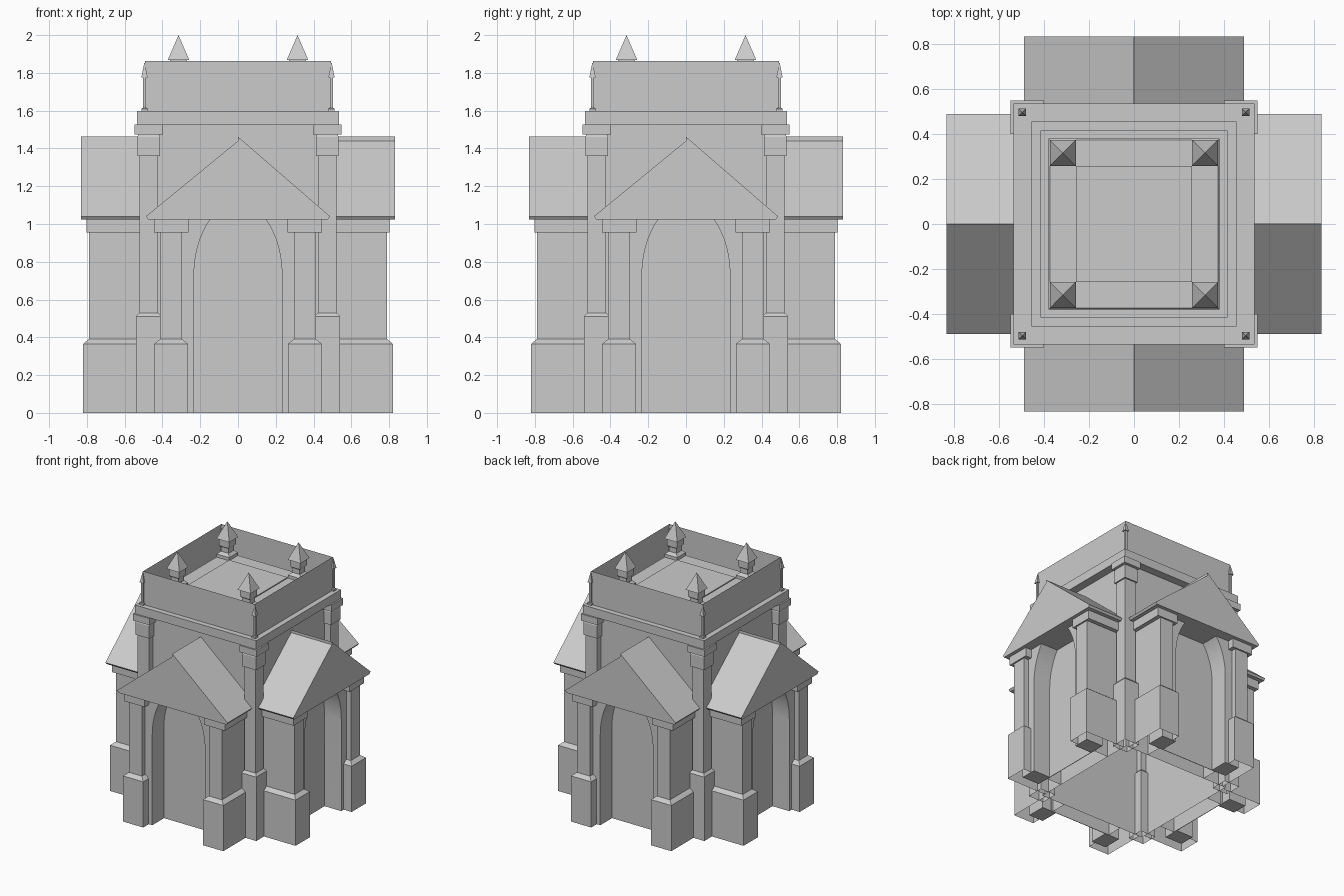
import bpy, bmesh, math

cube = bpy.data.objects.get("Cube")
if cube:
    bpy.data.objects.remove(cube, do_unlink=True)

stone = bpy.data.materials.new("grey_stone")
stone.use_nodes = True
GREY = (0.6, 0.6, 0.6, 1)
stone.diffuse_color = GREY
stone.node_tree.nodes["Principled BSDF"].inputs["Base Color"].default_value = GREY


def finish(name, bm):
    bmesh.ops.remove_doubles(bm, verts=bm.verts, dist=0.0001)
    bmesh.ops.recalc_face_normals(bm, faces=bm.faces)
    mesh = bpy.data.meshes.new(name)
    bm.to_mesh(mesh)
    bm.free()
    mesh.materials.append(stone)
    obj = bpy.data.objects.new(name, mesh)
    bpy.context.collection.objects.link(obj)
    return obj


def stack(name, rect, levels, bottom=False, top=True, fixed_back=False):
    """Loft a rectangle through levels of (z, x outset, y outset)."""
    x0, x1, y0, y1 = rect
    bm = bmesh.new()
    rings = []
    for z, ox, oy in levels:
        back = y1 if fixed_back else y1 + oy
        corners = [(x0 - ox, y0 - oy), (x1 + ox, y0 - oy), (x1 + ox, back), (x0 - ox, back)]
        rings.append([bm.verts.new((x, y, z)) for x, y in corners])
    for a, b in zip(rings, rings[1:]):
        for i in range(4):
            j = (i + 1) % 4
            bm.faces.new((a[i], a[j], b[j], b[i]))
    if bottom:
        bm.faces.new(rings[0][::-1])
    if top:
        bm.faces.new(rings[-1])
    return finish(name, bm)


def extrude(name, outline, y0, y1):
    """Extrude an (x, z) outline along y."""
    bm = bmesh.new()
    face = bm.faces.new([bm.verts.new((x, y0, z)) for x, z in outline])
    made = bmesh.ops.extrude_face_region(bm, geom=[face])["geom"]
    verts = [v for v in made if isinstance(v, bmesh.types.BMVert)]
    bmesh.ops.translate(bm, verts=verts, vec=(0, y1 - y0, 0))
    return finish(name, bm)


def mirrored(half):
    """Complete a half outline across x = 0."""
    return half + [(-x, z) for x, z in reversed(half) if x > 0]


def square(h):
    return (-h, h, -h, h)


def even(*levels):
    return [(z, o, o) for z, o in levels]


SIDES = ("front", "left", "back", "right")


def repeat_sides(part, name):
    """Place a front part on all four sides."""
    for i, side in enumerate(SIDES):
        obj = part if i == 0 else part.copy()
        if i:
            bpy.context.collection.objects.link(obj)
        obj.name = side + "_" + name
        obj.rotation_euler.z = i * math.pi / 2


# Tower: open-bottomed walls, cornice, parapet sheet and stepped roof
WALL = 0.47
stack("tower_walls", square(WALL), even((0, 0), (1.55, 0)), top=False)
stack("cornice", square(0.535), even((1.528, 0), (1.597, 0)), bottom=True)
stack("parapet", square(0.493), even((1.597, 0), (1.862, 0)), top=False)
stack("stepped_roof", square(0.38),
      even((1.597, 0.075), (1.63, 0.075), (1.63, 0.035), (1.67, 0.035), (1.67, 0), (1.71, 0), (1.72, -0.008)))
stack("roof_panel", square(0.258), even((1.71, 0), (1.728, 0)))

# Corner pillars with plinths and two-step capitals
pillar = stack("pillar", (0.423, 0.522, -0.522, -0.423),
               even((0, 0.018), (0.51, 0.018), (0.53, 0), (1.36, 0), (1.36, 0.011), (1.46, 0.011),
                    (1.475, 0.004), (1.475, 0.025), (1.528, 0.025)))
repeat_sides(pillar, "corner_pillar")

# Slim pinnacles on the parapet corners
pinnacle = stack("pinnacle", (0.495, 0.495, -0.495, -0.495),
                 even((1.597, 0.016), (1.61, 0.016), (1.615, 0.009), (1.775, 0.009), (1.775, 0.017), (1.86, 0)))
repeat_sides(pinnacle, "corner_pinnacle")

# Larger finials standing on the roof
finial = stack("finial", (0.315, 0.315, -0.315, -0.315),
               even((1.71, 0.055), (1.745, 0.055), (1.765, 0.034), (1.8, 0.034), (1.815, 0.044),
                    (1.868, 0.044), (1.868, 0.057), (2.0, 0)), bottom=True)
repeat_sides(finial, "roof_finial")

# Porch piers
for s, hand in ((1, "a"), (-1, "b")):
    x0, x1 = sorted((s * 0.296, s * 0.412))
    pier = stack("pier", (x0, x1, -0.79, -WALL),
                 [(0, 0.032, 0.03), (0.365, 0.032, 0.03), (0.39, 0, 0), (0.955, 0, 0),
                  (0.955, 0.033, 0.012), (1.055, 0.033, 0.012)], fixed_back=True)
    repeat_sides(pier, "porch_pier_" + hand)

# Arched porch wall
W, SPRING, RISE, N = 0.233, 0.73, 0.397, 24
arch = []
for i in range(N + 1):
    c = math.cos(math.pi * i / N)
    arch.append((W * c, SPRING + RISE * math.sqrt(max(0, 1 - abs(c) ** 1.75))))
outline = [(0.36, 0), (W, 0)] + arch + [(-W, 0), (-0.36, 0), (-0.36, 1.07), (0, 1.385), (0.36, 1.07)]
wall = extrude("arch_wall", outline, -0.75, -0.6)
bpy.ops.object.select_all(action="DESELECT")
wall.select_set(True)
bpy.context.view_layer.objects.active = wall
bpy.ops.object.shade_smooth_by_angle(angle=math.radians(30))
repeat_sides(wall, "arch_wall")

# Blind door panel closing the arch
door = extrude("door_panel", mirrored([(0, 1.3), (0.28, 1.06), (0.28, 0)]), -0.602, -0.598)
repeat_sides(door, "door_panel")

# Gable band and thin pitched roof
band = extrude("gable_band", mirrored([(0, 1.445), (0.455, 1.045)]) + [(-0.365, 1.045), (0, 1.365), (0.365, 1.045)],
               -0.795, -WALL)
repeat_sides(band, "gable_band")
roof = extrude("porch_roof", mirrored([(0, 1.462), (0.488, 1.04), (0.476, 1.024)]) + [(0, 1.44)], -0.83, -WALL + 0.01)
repeat_sides(roof, "porch_roof")
